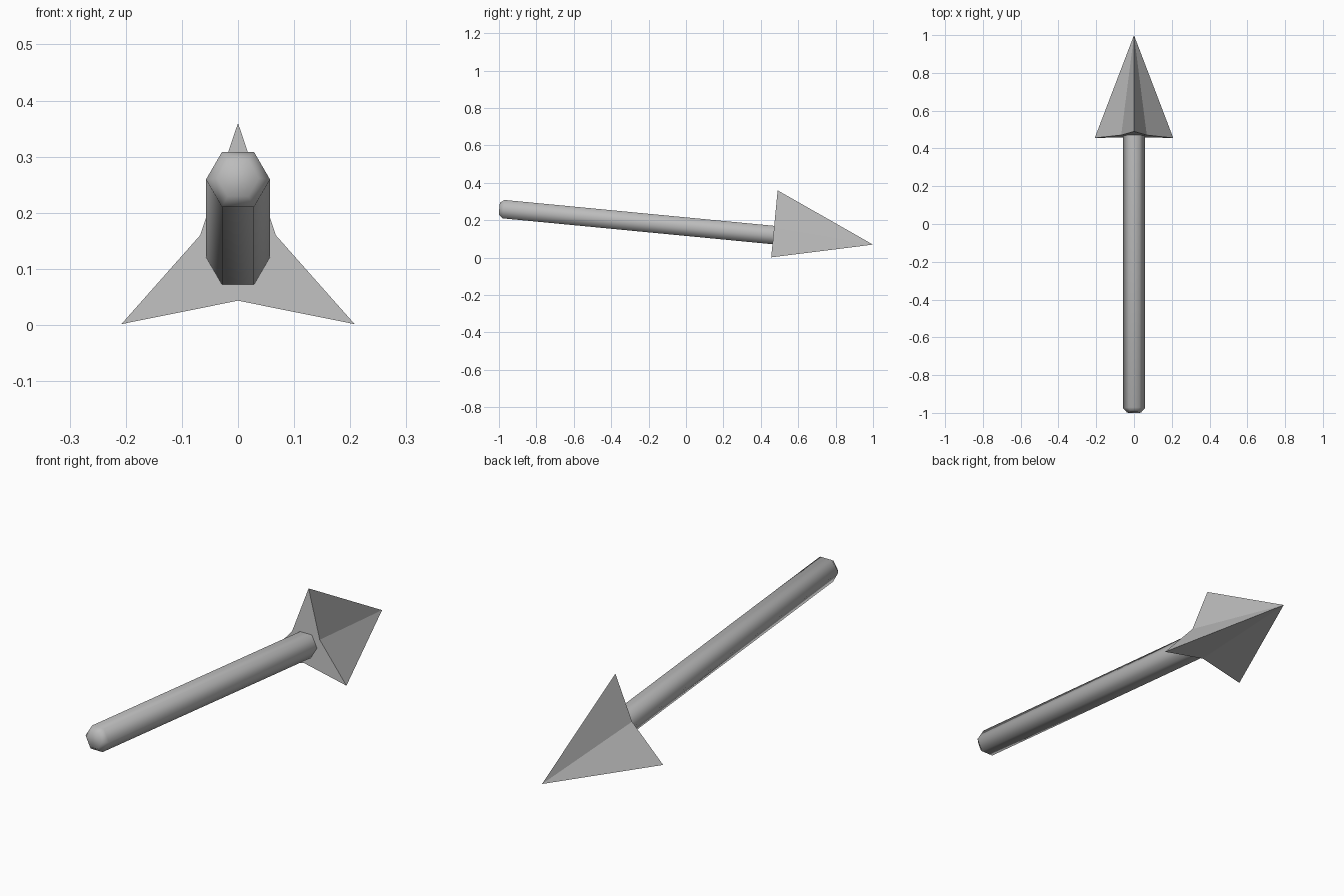
import bpy
import bmesh
from math import sin, cos, radians
from mathutils import Matrix

cube = bpy.data.objects.get("Cube")
if cube:
    bpy.data.objects.remove(cube, do_unlink=True)

# Single grey material
grey = bpy.data.materials.new("plain grey")
grey.use_nodes = True
colour = (0.5, 0.5, 0.5, 1)
grey.diffuse_color = colour
grey.node_tree.nodes["Principled BSDF"].inputs["Base Color"].default_value = colour

# Parts are built along +y from the base of the head, then tilted nose-down
HEAD_BASE = Matrix.Translation((0, 0.467, 0.121)) @ Matrix.Rotation(radians(-5.48), 4, "X")


def ring(bm, y, radii, start):
    """Ring of vertices around the y axis, one per radius."""
    step = 360 / len(radii)
    return [bm.verts.new((r * cos(radians(start + i * step)), y,
                          r * sin(radians(start + i * step))))
            for i, r in enumerate(radii)]


def bridge(bm, a, b, smooth):
    for i in range(len(a)):
        j = (i + 1) % len(a)
        bm.faces.new((a[i], a[j], b[j], b[i])).smooth = smooth


def finish(bm, name):
    bmesh.ops.recalc_face_normals(bm, faces=bm.faces[:])
    mesh = bpy.data.meshes.new(name)
    bm.to_mesh(mesh)
    bm.free()
    mesh.materials.append(grey)
    obj = bpy.data.objects.new(name, mesh)
    obj.matrix_world = HEAD_BASE
    bpy.context.collection.objects.link(obj)
    return obj


# Hexagonal shaft with a chamfered, softly shaded tail end
bm = bmesh.new()
tail = ring(bm, -1.472, [0.037] * 6, 0)
shoulder = ring(bm, -1.449, [0.057] * 6, 0)
neck = ring(bm, 0.0, [0.057] * 6, 0)
bridge(bm, tail, shoulder, True)
bridge(bm, shoulder, neck, True)
bm.faces.new(tail).smooth = True
bm.faces.new(neck)
finish(bm, "shaft")

# Three-finned star pyramid for the head
bm = bmesh.new()
star = ring(bm, 0.0, [0.24, 0.078] * 3, 90)
tip = bm.verts.new((0, 0.535, 0))
hub = bm.verts.new((0, 0, 0))
for i in range(6):
    j = (i + 1) % 6
    bm.faces.new((star[i], star[j], tip))
    bm.faces.new((star[j], star[i], hub))
finish(bm, "arrow_head")
